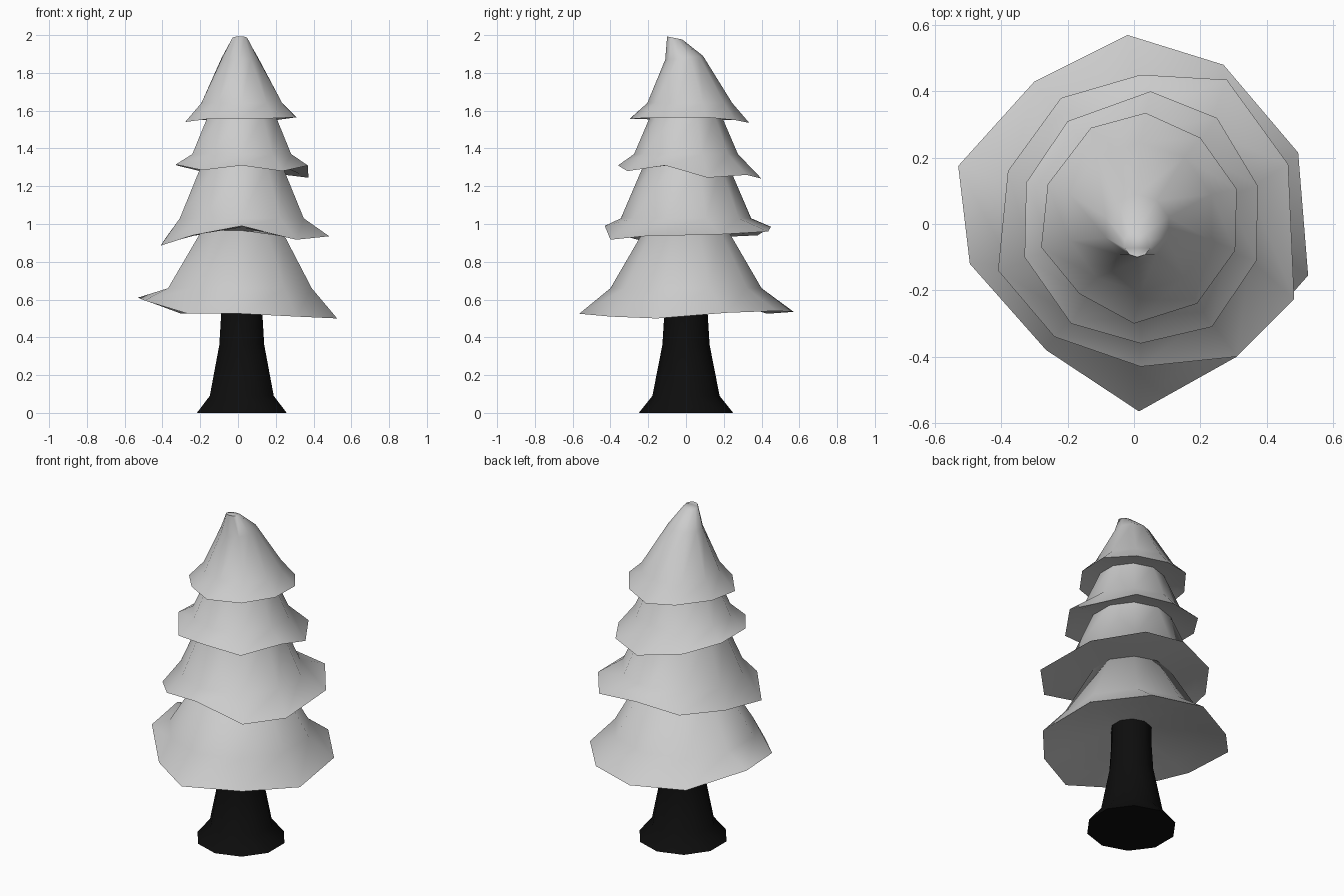
import bpy, bmesh, math

if "Cube" in bpy.data.objects:
    bpy.data.objects.remove(bpy.data.objects["Cube"])

SIDES = 10
CX = 0.02  # the trunk axis sits slightly right of centre


def ring(r, z, y=0.0, x=CX, tilt=0.0):
    """Ten-sided ring, clockwise from the back; tilt raises the front."""
    pts = []
    for i in range(SIDES):
        a = math.pi / 2 - i * math.tau / SIDES
        dy = r * math.sin(a)
        pts.append((x + r * math.cos(a), y + dy, z - tilt * dy))
    return pts


def mix(a, b, t):
    return [tuple(p + (q - p) * t for p, q in zip(u, v)) for u, v in zip(a, b)]


def skin(name, rings, cap_first=False, cap_last=False, angle=65):
    """Join rings with quads, optionally closing the ends."""
    bm = bmesh.new()
    vs = [[bm.verts.new(p) for p in r] for r in rings]
    for a, b in zip(vs, vs[1:]):
        for i in range(SIDES):
            j = (i + 1) % SIDES
            bm.faces.new((a[i], a[j], b[j], b[i]))
    if cap_first:
        bm.faces.new(vs[0])
    if cap_last:
        bm.faces.new(vs[-1])
    bmesh.ops.recalc_face_normals(bm, faces=bm.faces)
    me = bpy.data.meshes.new(name)
    bm.to_mesh(me)
    bm.free()
    ob = bpy.data.objects.new(name, me)
    bpy.context.collection.objects.link(ob)
    bpy.context.view_layer.objects.active = ob
    ob.select_set(True)
    bpy.ops.object.shade_smooth_by_angle(angle=math.radians(angle))
    ob.select_set(False)
    return ob


def tier(name, upper, rim, inner_r, inner_z):
    """Flared skirt of branches with an uneven rim and hollow underside."""
    inner = ring(inner_r, inner_z)
    skin(name, upper + [rim, mix(rim, inner, 0.3), inner], True, True)


# Uneven rims, clockwise from the back
rim_1 = [(-.02, .57, .535), (.27, .48, .54), (.495, .215, .53), (.525, -.155, .50),
         (.31, -.40, .51), (.015, -.565, .525), (-.265, -.38, .525),
         (-.495, -.12, .595), (-.53, .175, .61), (-.30, .43, .525)]
rim_2 = [(.02, .45, .985), (.28, .435, .96), (.465, .18, .945), (.483, -.226, .935),
         (.31, -.40, .917), (.02, -.43, .99), (-.24, -.34, .94),
         (-.41, -.14, .885), (-.38, .16, .93), (-.22, .38, .94)]
rim_3 = [(.05, .40, 1.24), (.25, .32, 1.26), (.373, .115, 1.245), (.37, -.11, 1.31),
         (.235, -.31, 1.28), (.02, -.36, 1.31), (-.19, -.30, 1.285),
         (-.33, -.10, 1.315), (-.325, .125, 1.31), (-.20, .31, 1.28)]
rim_4 = [(.035, .335, 1.535), (.20, .26, 1.55), (.31, .105, 1.565), (.305, -.08, 1.565),
         (.19, -.24, 1.56), (0, -.30, 1.555), (-.165, -.21, 1.555),
         (-.28, -.07, 1.54), (-.26, .12, 1.55), (-.13, .29, 1.55)]

# Branch tiers from bottom to top
tier("bottom_branches", [ring(.22, .97), ring(.40, .66, x=.01)], rim_1, .11, .63)
tier("lower_middle_branches", [ring(.225, 1.31), ring(.345, 1.03)], rim_2, .21, .965)
tier("upper_middle_branches", [ring(.185, 1.58), ring(.275, 1.37)], rim_3, .215, 1.31)
tier("top_branches",
     [ring(.04, 1.985, y=-.06, x=.01, tilt=.2), ring(.10, 1.88, y=-.01, x=.01, tilt=-.1),
      ring(.225, 1.64, y=.02)], rim_4, .175, 1.58)

# Trunk with flared foot
trunk = skin("trunk", [ring(.25, 0), ring(.178, .09), ring(.125, .36),
                       ring(.115, .52), ring(.113, .68)], True, True, 40)
bark = bpy.data.materials.new("bark")
bark.diffuse_color = (0.004, 0.004, 0.004, 1)
bark.use_nodes = True
bark.node_tree.nodes["Principled BSDF"].inputs["Base Color"].default_value = bark.diffuse_color
trunk.data.materials.append(bark)
